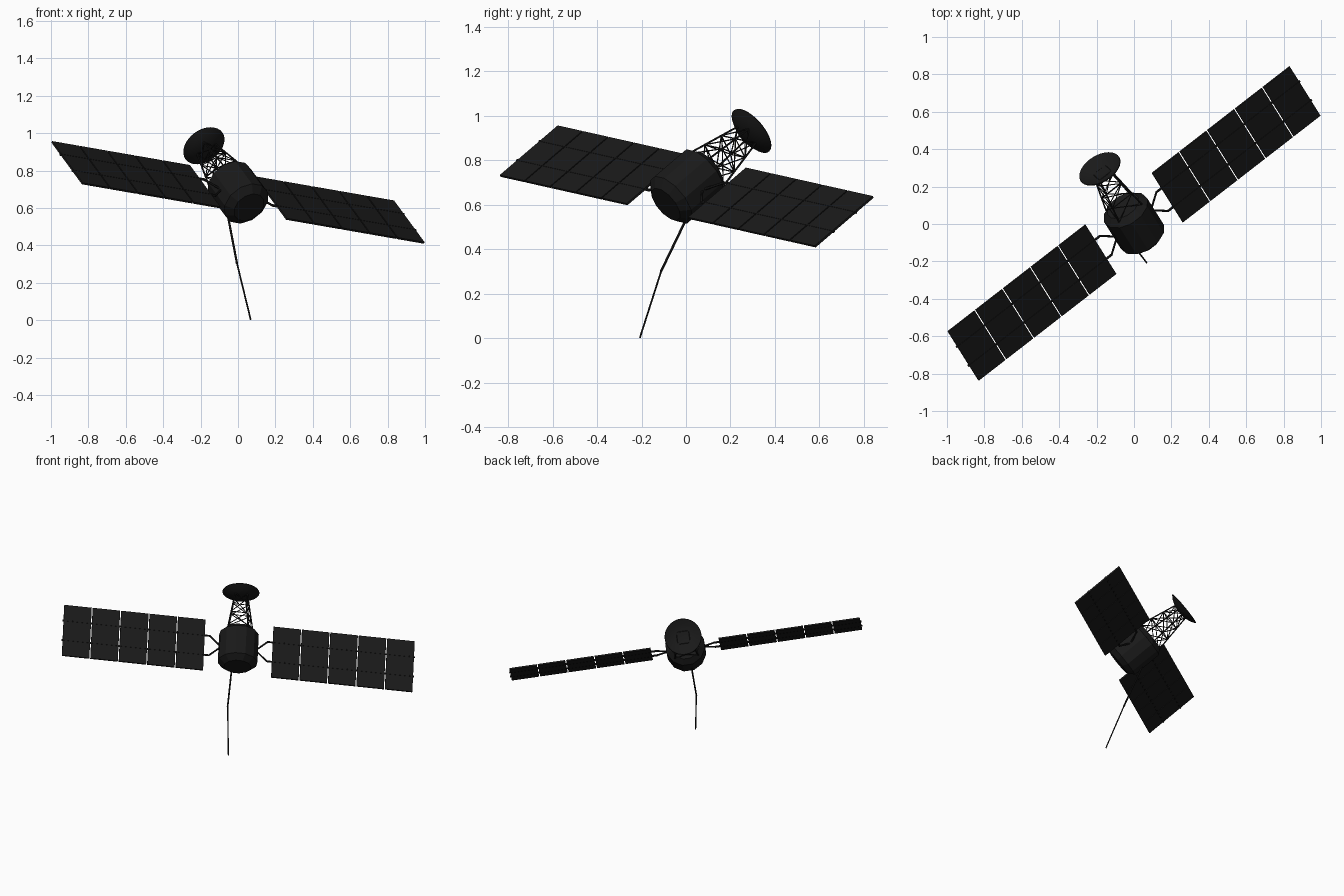
import bpy, bmesh, math
from mathutils import Vector, Matrix

if "Cube" in bpy.data.objects:
    bpy.data.objects.remove(bpy.data.objects["Cube"])

# Tilted frame of the whole craft: X along the wings, Z along the body axis
ux = Vector((0.783, 0.607, -0.136)).normalized()
uz = Vector((-0.439, 0.679, 0.589))
uz = (uz - ux * uz.dot(ux)).normalized()
uy = uz.cross(ux)
FRAME = Matrix((ux, uy, uz)).transposed().to_4x4()
FRAME.translation = Vector((0, 0.003, 0.683))

dark = bpy.data.materials.new("dark")
dark.diffuse_color = (0.01, 0.01, 0.01, 1)
dark.use_nodes = True
dark.node_tree.nodes["Principled BSDF"].inputs["Base Color"].default_value = dark.diffuse_color


def finish(name, bm, smooth=False):
    bmesh.ops.recalc_face_normals(bm, faces=bm.faces)
    me = bpy.data.meshes.new(name)
    bm.to_mesh(me)
    bm.free()
    me.materials.append(dark)
    ob = bpy.data.objects.new(name, me)
    bpy.context.collection.objects.link(ob)
    ob.matrix_world = FRAME
    if smooth:
        bpy.ops.object.select_all(action='DESELECT')
        bpy.context.view_layer.objects.active = ob
        ob.select_set(True)
        bpy.ops.object.shade_smooth_by_angle(angle=math.radians(40))
    return ob


def rod(bm, a, b, r, sides=6):
    a, b = Vector(a), Vector(b)
    d = b - a
    m = Matrix.Translation((a + b) / 2) @ d.to_track_quat('Z', 'Y').to_matrix().to_4x4()
    bmesh.ops.create_cone(bm, cap_ends=True, segments=sides, radius1=r, radius2=r,
                          depth=d.length, matrix=m)


def box(bm, centre, size):
    m = Matrix.Translation(centre) @ Matrix.Diagonal((*size, 1))
    bmesh.ops.create_cube(bm, size=1, matrix=m)


def lathe(name, profile, sides, smooth=False, turn=0.0):
    bm = bmesh.new()
    rings = []
    for r, z in profile:
        if r == 0:
            rings.append([bm.verts.new((0, 0, z))])
        else:
            rings.append([bm.verts.new((r * math.cos(turn + math.tau * i / sides),
                                        r * math.sin(turn + math.tau * i / sides), z))
                          for i in range(sides)])
    for p, q in zip(rings, rings[1:]):
        for i in range(sides):
            j = (i + 1) % sides
            quad = [p[i % len(p)], p[j % len(p)], q[j % len(q)], q[i % len(q)]]
            bm.faces.new(list(dict.fromkeys(quad)))
    return finish(name, bm, smooth)


# Faceted body with chamfered ends
lathe("body", [(0, -0.137), (0.09, -0.137), (0.132, -0.103), (0.132, 0.103),
               (0.095, 0.137), (0, 0.137)], 12, turn=math.pi / 12)

# Shallow dish, open towards +Z
lathe("dish", [(0, 0.385), (0.05, 0.39), (0.09, 0.404), (0.122, 0.424),
               (0.12, 0.428), (0.088, 0.41), (0.05, 0.396), (0, 0.391)], 32, smooth=True)

# Lattice mast between body and dish
bm = bmesh.new()
LEVELS = 3


def corner(i, k):
    t = k / LEVELS
    h = 0.078 * (1 - t) + 0.04 * t
    a = math.radians(45 + 90 * i)
    return Vector((h * math.sqrt(2) * math.cos(a), h * math.sqrt(2) * math.sin(a),
                   0.125 + 0.27 * t))


for i in range(4):
    rod(bm, corner(i, 0), corner(i, LEVELS), 0.0045)
    for k in range(LEVELS):
        rod(bm, corner(i, k), corner(i + 1, k + 1), 0.003, 5)
        rod(bm, corner(i + 1, k), corner(i, k + 1), 0.003, 5)
        rod(bm, corner(i, k + 1), corner(i + 1, k + 1), 0.003, 5)
finish("lattice_mast", bm)

# Solar wings: five panels each, carried by two long rods and a forked arm
IN, OUT, N, GAP = 0.227, 1.167, 5, 0.007
pitch = (OUT - IN + GAP) / N
for side, label in ((1, "right"), (-1, "left")):
    bm = bmesh.new()
    for k in range(N):
        x = IN + pitch * k + (pitch - GAP) / 2
        box(bm, (side * x, 0, 0), (pitch - GAP, 0.01, 0.38))
    finish(label + "_solar_panels", bm)
    bm = bmesh.new()
    for s in (1, -1):
        rod(bm, (side * 0.115, 0, 0), (side * 0.193, 0, s * 0.073), 0.006)
        rod(bm, (side * 0.19, 0, s * 0.073), (side * (OUT + 0.006), 0, s * 0.073), 0.007)
    finish(label + "_wing_frame", bm)

# Bent whip antenna
bm = bmesh.new()
path = [(-0.02, 0.115, -0.02), (-0.022, 0.259, -0.298), (0.018, 0.428, -0.573)]
rod(bm, path[0], path[1], 0.006)
rod(bm, path[1], path[2], 0.0045)
bmesh.ops.create_icosphere(bm, subdivisions=1, radius=0.007, matrix=Matrix.Translation(path[1]))
finish("antenna", bm)
